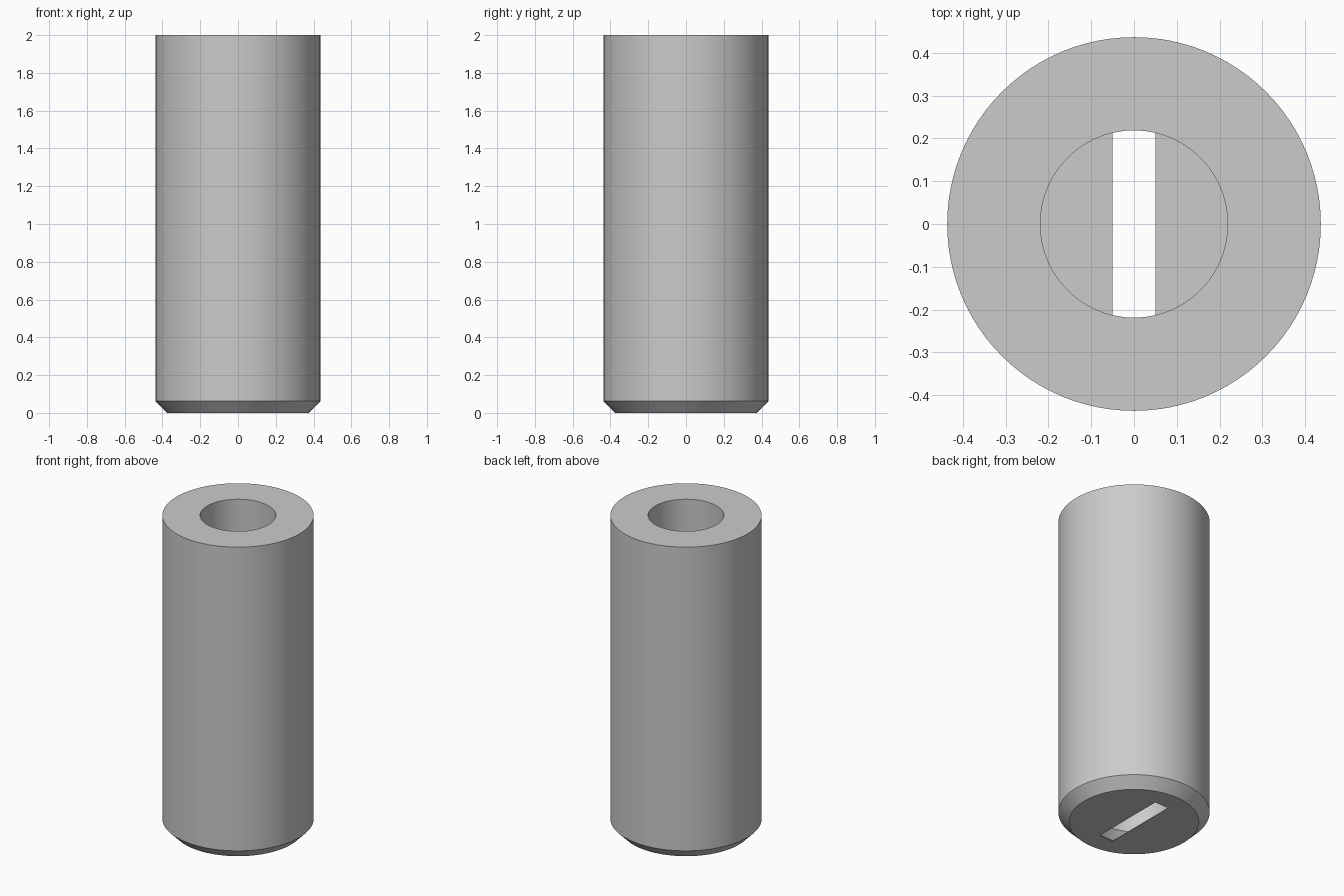
import bpy
import bmesh
import math

cube = bpy.data.objects.get("Cube")
if cube:
    bpy.data.objects.remove(cube, do_unlink=True)

# Plain grey material
grey = bpy.data.materials.new("light_grey")
grey.use_nodes = True
colour = (0.6, 0.6, 0.6, 1.0)
grey.diffuse_color = colour
grey.node_tree.nodes["Principled BSDF"].inputs["Base Color"].default_value = colour


def lathe(name, profile, steps=96):
    """Spin a profile of (radius, height) points around z into a solid."""
    bm = bmesh.new()
    verts = [bm.verts.new((r, 0, z)) for r, z in profile]
    edges = [bm.edges.new(pair) for pair in zip(verts, verts[1:])]
    bmesh.ops.spin(bm, geom=verts + edges, cent=(0, 0, 0), axis=(0, 0, 1),
                   angle=2 * math.pi, steps=steps, use_duplicate=False)
    bmesh.ops.remove_doubles(bm, verts=bm.verts, dist=0.0001)
    bmesh.ops.recalc_face_normals(bm, faces=bm.faces)
    mesh = bpy.data.meshes.new(name)
    bm.to_mesh(mesh)
    bm.free()
    mesh.materials.append(grey)
    obj = bpy.data.objects.new(name, mesh)
    bpy.context.collection.objects.link(obj)
    return obj


# Sleeve: chamfered foot, deep bore flaring above a thin floor
floor = 0.004
sleeve = lathe("sleeve", [
    (0, 0), (0.375, 0), (0.437, 0.063), (0.437, 2), (0.219, 2),
    (0.219, 0.06), (0.275, floor), (0, floor)])

# Slot through the floor
bpy.ops.mesh.primitive_cube_add(size=1)
cutter = bpy.context.object
cutter.name = "slot_cutter"
cutter.scale = (0.1, 0.5, 0.02)
cutter.hide_render = True
cutter.data.materials.append(grey)

cut = sleeve.modifiers.new("slot", 'BOOLEAN')
cut.operation = 'DIFFERENCE'
cut.solver = 'EXACT'
cut.object = cutter
bpy.context.view_layer.objects.active = sleeve
bpy.ops.object.select_all(action='DESELECT')
sleeve.select_set(True)
bpy.ops.object.modifier_apply(modifier=cut.name)
bpy.data.objects.remove(cutter, do_unlink=True)

# Smooth walls with crisp rims
bpy.ops.object.shade_smooth_by_angle(angle=math.radians(30))
